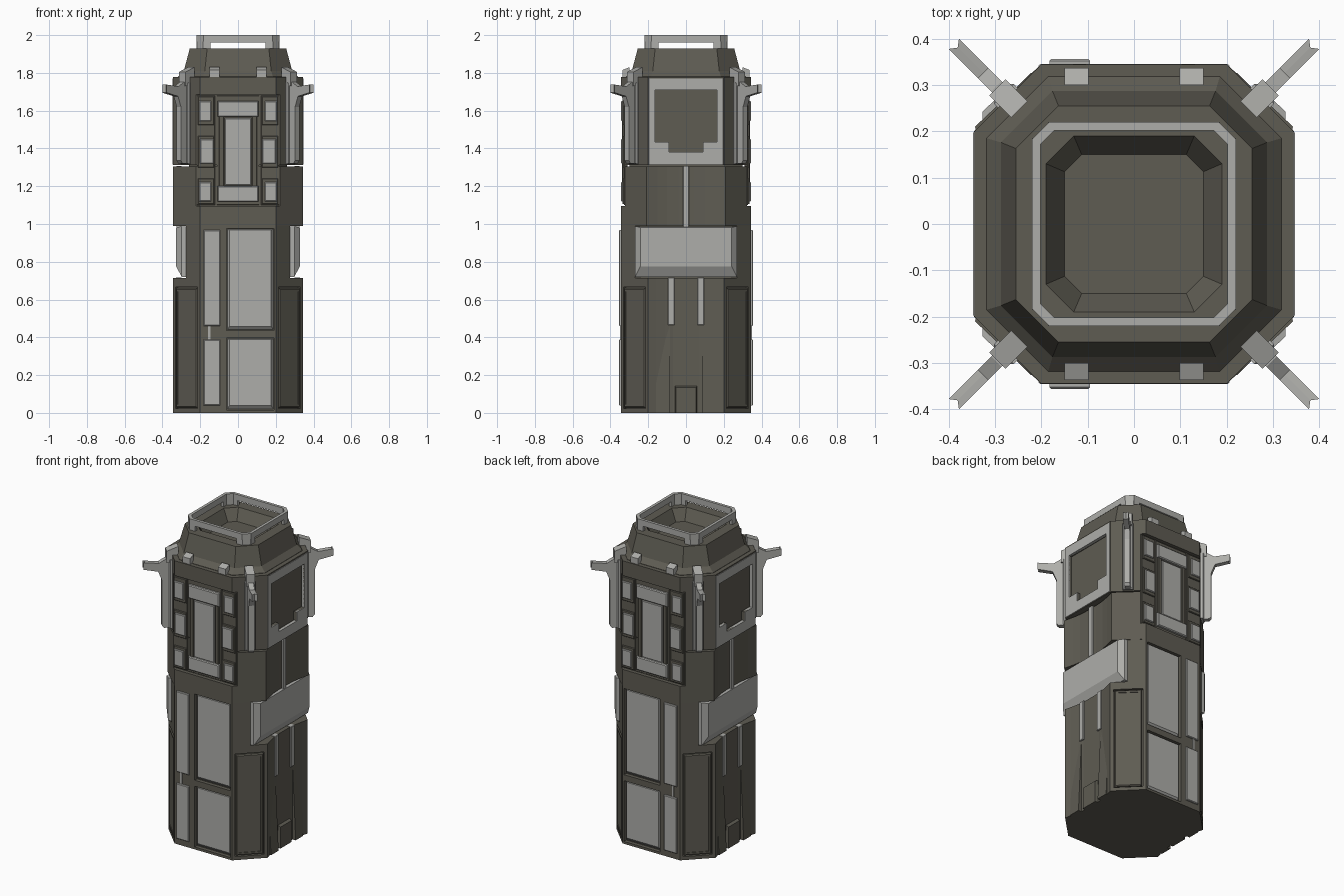
import bpy, bmesh, math
from mathutils import Matrix

if "Cube" in bpy.data.objects:
    bpy.data.objects.remove(bpy.data.objects["Cube"])


def material(name, rgb):
    m = bpy.data.materials.new(name)
    m.diffuse_color = (*rgb, 1)
    m.use_nodes = True
    m.node_tree.nodes["Principled BSDF"].inputs["Base Color"].default_value = m.diffuse_color
    return m


DARK = material("dark olive grey", (0.112, 0.106, 0.085))
LIGHT = material("light grey", (0.42, 0.42, 0.40))

# Parts are drawn facing the front (-y), then copied by these placements
def rot(deg):
    return Matrix.Rotation(math.radians(deg), 4, 'Z')


ONE = [Matrix()]
FRONT_BACK = [Matrix(), Matrix.Diagonal((1, -1, 1, 1))]
SIDES = [rot(90), Matrix.Diagonal((-1, 1, 1, 1)) @ rot(90)]
CORNERS = [rot(45 + 90 * k) for k in range(4)]


def loft(bm, rings, closed):
    """Skin equal-length point rings; close with end faces or loop back to the start."""
    vs = [[bm.verts.new(p) for p in r] for r in rings]
    n = len(vs[0])
    for a, b in zip(vs, vs[1:] + (vs[:1] if closed else [])):
        for i in range(n):
            j = (i + 1) % n
            bm.faces.new((a[i], a[j], b[j], b[i]))
    if not closed:
        bm.faces.new(vs[0][::-1])
        bm.faces.new(vs[-1])


def part(name, mat, lofts, places=ONE, closed=False):
    """One object holding every loft at every placement."""
    bm = bmesh.new()
    for m in places:
        for rings in lofts:
            loft(bm, [[m @ Matrix.Translation(p).to_translation() for p in r] for r in rings], closed)
    bmesh.ops.recalc_face_normals(bm, faces=bm.faces)
    me = bpy.data.meshes.new(name)
    bm.to_mesh(me)
    bm.free()
    me.materials.append(mat)
    ob = bpy.data.objects.new(name, me)
    bpy.context.collection.objects.link(ob)
    return ob


def plate(x0, x1, z0, z1, back, front, l=0, r=0, b=0, t=0):
    """Box standing out towards -y; l r b t narrow its outer face."""
    def rect(a, c, d, e, y):
        return [(a, -y, d), (c, -y, d), (c, -y, e), (a, -y, e)]
    return [rect(x0, x1, z0, z1, back), rect(x0 + l, x1 - r, z0 + b, z1 - t, front)]


def bevelled(x0, x1, z0, z1, back, front, e):
    """Plate with a straight rim and a bevelled outer edge."""
    return [plate(x0, x1, z0, z1, back, front - e)[0]] + plate(x0, x1, z0, z1, front - e, front, e, e, e, e)


def pair(x0, x1, *rest):
    """A bevelled plate and its twin mirrored in x."""
    return [bevelled(x0, x1, *rest), bevelled(-x1, -x0, *rest)]


def ring(quarter, z):
    """Mirror quarter outline points (+x side round to +y side) into a full ring."""
    half = quarter + [(-x, y) for x, y in quarter[::-1]]
    full = half + [(-x, -y) for x, y in half]
    return [(x, y, z) for x, y in full]


def octagon(h, c, z):
    return ring([(h, c), (c, h)], z)


def prism(quarter, z0, z1):
    return [ring(quarter, z0), ring(quarter, z1)]


# Stacked body sections
lower = part("lower_body", DARK, [prism(
    [(0.318, 0.07), (0.324, 0.11), (0.335, 0.16), (0.345, 0.2), (0.2, 0.345)], 0, 0.715)])
waist = part("waist_body", DARK, [prism([(0.275, 0.27), (0.2, 0.345)], 0.715, 0.99)])
middle = part("middle_body", DARK, [prism(
    [(0.315, 0.04), (0.319, 0.1), (0.328, 0.15), (0.343, 0.21), (0.2, 0.345)], 0.99, 1.304)])
upper = part("upper_body", DARK, [prism([(0.344, 0.2), (0.2, 0.344)], 1.312, 1.778)])
part("inner_core", DARK, [prism([(0.26, 0.2), (0.2, 0.3)], 0.02, 1.76)])

# Tapered cap with sunken basin
part("cap", DARK, [[octagon(*a) for a in (
    (0.318, 0.185, 1.77), (0.318, 0.185, 1.78), (0.287, 0.176, 1.81), (0.255, 0.163, 1.93),
    (0.19, 0.13, 1.93), (0.15, 0.113, 1.86))]])

# Light window frames on both sides
frame = part("side_window_frame", LIGHT,
             [plate(-0.2, 0.2, 1.312, 1.772, 0.33, 0.347, 0.003, 0.003, 0.004, 0.003)], SIDES)

# Cutters for panel recesses, corner recesses and stepped windows
panel_cutter = part("panel_cutter", DARK, [
    plate(-0.06, 0.19, 0.015, 0.397, 0.322, 0.4),
    plate(-0.06, 0.19, 0.435, 0.977, 0.322, 0.4),
    plate(-0.222, 0.222, 1.095, 1.685, 0.322, 0.4)], FRONT_BACK)
corner_cutter = part("corner_cutter", DARK, [plate(-0.084, 0.084, 0.022, 0.667, 0.365, 0.45)], CORNERS)
outline = [(-0.165, 1.71), (-0.165, 1.435), (-0.09, 1.435), (-0.09, 1.38),
           (0.09, 1.38), (0.09, 1.435), (0.165, 1.435), (0.165, 1.71)]
window_cutter = part("window_cutter", DARK,
                     [[[(x, -d, z) for x, z in outline] for d in (0.325, 0.4)]], SIDES)


def cut(ob, cutter):
    mod = ob.modifiers.new("cut", 'BOOLEAN')
    mod.operation, mod.solver, mod.object = 'DIFFERENCE', 'EXACT', cutter
    bpy.context.view_layer.update()
    me = bpy.data.meshes.new_from_object(ob.evaluated_get(bpy.context.evaluated_depsgraph_get()))
    ob.modifiers.clear()
    ob.data = me


for ob in (lower, waist, middle, upper):
    cut(ob, panel_cutter)
cut(lower, corner_cutter)
for ob in (upper, frame):
    cut(ob, window_cutter)
for c in (panel_cutter, corner_cutter, window_cutter):
    bpy.data.objects.remove(c)

# Lower front and back panels
part("wide_panels", LIGHT, [
    plate(-0.058, 0.188, z0, z1, 0.32, 0.338, 0.012, 0.012, 0.02, 0.006)
    for z0, z1 in ((0.018, 0.394), (0.438, 0.974))], FRONT_BACK)
part("narrow_strips", LIGHT, [
    bevelled(-0.182, -0.095, 0.46, 0.968, 0.33, 0.356, 0.004),
    bevelled(-0.182, -0.095, 0.04, 0.388, 0.33, 0.356, 0.004),
    plate(-0.158, -0.146, 0.38, 0.47, 0.33, 0.35)], FRONT_BACK)

# Upper latch assembly on front and back
ROWS = ((1.105, 1.24), (1.30, 1.465), (1.525, 1.675))
TABS = ((0.142, 0.206, 1.12, 1.222), (0.128, 0.2, 1.32, 1.45), (0.142, 0.206, 1.545, 1.65))
part("latch_backing", DARK,
     pair(0.122, 0.218, 1.1, 1.68, 0.31, 0.328, 0.002)
     + [p for z0, z1 in ROWS for p in pair(0.126, 0.212, z0, z1, 0.31, 0.336, 0.003)]
     + pair(0.075, 0.1, 1.19, 1.58, 0.31, 0.336, 0.003)
     + [bevelled(-0.112, 0.112, 1.1, 1.68, 0.31, 0.328, 0.002)], FRONT_BACK)
part("latch_tabs", LIGHT, [p for x0, x1, z0, z1 in TABS
                           for p in pair(x0, x1, z0, z1, 0.32, 0.345, 0.004)], FRONT_BACK)
part("latch_centre", LIGHT, [
    bevelled(-0.07, 0.07, 1.205, 1.56, 0.32, 0.338, 0.003),
    bevelled(-0.108, 0.108, 1.568, 1.652, 0.32, 0.345, 0.005),
    bevelled(-0.108, 0.108, 1.118, 1.202, 0.32, 0.345, 0.005)], FRONT_BACK)

# Side band, ribs and foot details
part("side_band", LIGHT, [plate(-0.27, 0.27, 0.72, 0.988, 0.27, 0.298),
                          plate(-0.27, 0.27, 0.72, 0.988, 0.298, 0.327, 0.028, 0.028, 0.055, 0.006)], SIDES)
part("side_ribs", LIGHT, [plate(-0.016, 0.016, 0.985, 1.308, 0.3, 0.326, 0.002, 0.002)]
     + pair(0.061, 0.096, 0.465, 0.718, 0.3, 0.328, 0.003), SIDES)


def wedge(x0, x1, z, y0, y1):
    return [[(x0, -0.3, h), (x1, -0.3, h), (x1, -y, h), (x0, -y, h)] for h, y in ((0, y0), (z, y1))]


part("foot_block", DARK, [plate(-0.062, 0.062, 0, 0.15, 0.3, 0.335, 0.008, 0.008, 0, 0.015)], SIDES)
part("foot_wedges", DARK, [wedge(0.085, 0.16, 0.47, 0.342, 0.32), wedge(-0.16, -0.085, 0.47, 0.342, 0.32)], SIDES)

# Flush panels in the lower corners: raised rim with slightly sunken middle
rim = bevelled(-0.079, 0.079, 0.028, 0.66, 0.36, 0.388, 0.006)
rim += [plate(-0.064, 0.064, 0.045, 0.643, d, d)[0] for d in (0.388, 0.384)]
part("corner_panels", DARK, [rim], CORNERS)

# Corner brackets with outward horns, grooved along the top
profile = [(0.375, 1.32), (0.43, 1.32), (0.443, 1.335), (0.443, 1.62), (0.465, 1.676),
           (0.55, 1.695), (0.55, 1.738), (0.46, 1.728), (0.42, 1.752), (0.375, 1.752)]
part("corner_brackets", LIGHT, [
    [[(x, -(r - (0.012 if r > 0.5 and x == 0 else 0)), z) for r, z in profile] for x in (-0.016, 0, 0.016)],
    bevelled(-0.03, 0.03, 1.318, 1.75, 0.37, 0.403, 0.006),
    plate(-0.025, 0.025, 1.73, 1.83, 0.35, 0.417, 0, 0, 0, 0.025)], CORNERS)

# Small clips on the shoulder
part("shoulder_clips", LIGHT, [plate(s - 0.026, s + 0.026, 1.77, 1.83, 0.3, 0.337, 0, 0, 0, 0.015)
                               for s in (-0.124, 0.124)], FRONT_BACK)

# Raised square grip ring on short legs
part("grip_ring", LIGHT, [[octagon(*a) for a in (
    (0.22, 0.183, 1.962), (0.22, 0.183, 2.0), (0.202, 0.172, 2.0), (0.202, 0.172, 1.962))]], closed=True)
part("grip_legs", LIGHT, [plate(s * 0.165 - 0.02, s * 0.165 + 0.02, 1.925, 1.965, 0.202, 0.22) for s in (-1, 1)]
     + [[[(0.183, -0.22, z), (0.22, -0.183, z), (0.202, -0.172, z), (0.172, -0.202, z)] for z in (1.925, 1.965)]],
     [rot(90 * k) for k in range(4)])
